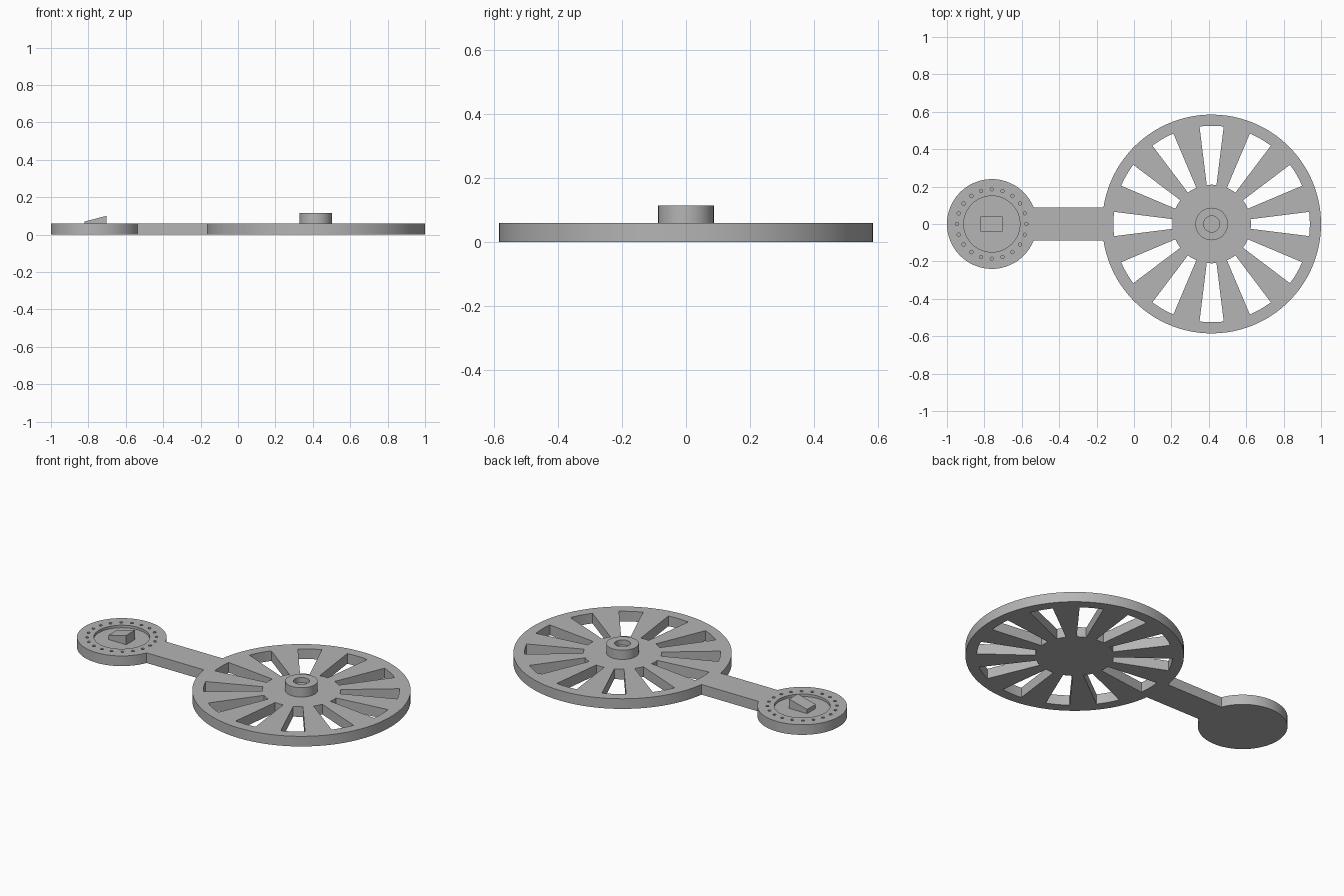
import bpy, bmesh
from math import pi, cos, sin, asin, radians

old = bpy.data.objects.get("Cube")
if old:
    bpy.data.objects.remove(old)

WHEEL_X, WHEEL_R = 0.415, 0.585
DIAL_X, DIAL_R = -0.76, 0.24
ARM, THICK = 0.088, 0.06      # arm half width, plate thickness
FLOOR = 0.045                 # floor of the dial recess

grey = bpy.data.materials.new("light grey")
grey.use_nodes = True
colour = (0.46, 0.46, 0.46, 1)
grey.diffuse_color = colour
grey.node_tree.nodes["Principled BSDF"].inputs["Base Color"].default_value = colour


def arc(cx, cy, r, a0, a1, n):
    """Points along an arc, both ends included."""
    angles = [a0 + (a1 - a0) * i / n for i in range(n + 1)]
    return [(cx + r * cos(a), cy + r * sin(a)) for a in angles]


def circle(cx, cy, r, n):
    return arc(cx, cy, r, 0, 2 * pi, n)[:-1]


def prism(bm, points, z0, z1):
    """Closed prism over a counter-clockwise outline."""
    low = [bm.verts.new((x, y, z0)) for x, y in points]
    high = [bm.verts.new((x, y, z1)) for x, y in points]
    bm.faces.new(low[::-1])
    bm.faces.new(high)
    for i in range(len(low)):
        j = (i + 1) % len(low)
        bm.faces.new((low[i], low[j], high[j], high[i]))


def make(name, bm):
    bmesh.ops.recalc_face_normals(bm, faces=bm.faces)
    mesh = bpy.data.meshes.new(name)
    bm.to_mesh(mesh)
    bm.free()
    mesh.materials.append(grey)
    ob = bpy.data.objects.new(name, mesh)
    bpy.context.collection.objects.link(ob)
    return ob


def smooth(ob):
    bpy.ops.object.select_all(action="DESELECT")
    ob.select_set(True)
    bpy.context.view_layer.objects.active = ob
    bpy.ops.object.shade_smooth_by_angle(angle=radians(30))


# Plate: wheel, arm and dial in one outline
wheel_gap = asin(ARM / WHEEL_R)
dial_gap = asin(ARM / DIAL_R)
bm = bmesh.new()
prism(bm, arc(WHEEL_X, 0, WHEEL_R, wheel_gap - pi, pi - wheel_gap, 96)
      + arc(DIAL_X, 0, DIAL_R, dial_gap, 2 * pi - dial_gap, 64), 0, THICK)
plate = make("plate", bm)

# Cutter: wheel slots, dial recess and the ring of small pits
bm = bmesh.new()
half = radians(7.1)
for i in range(12):
    a = i * pi / 6
    prism(bm, arc(WHEEL_X, 0, 0.525, a - half, a + half, 6)
          + arc(WHEEL_X, 0, 0.21, a + half, a - half, 6), -0.1, 0.2)
prism(bm, circle(DIAL_X, 0, 0.15, 64), FLOOR, 0.2)
for i in range(20):
    a = i * pi / 10
    prism(bm, circle(DIAL_X + 0.186 * cos(a), 0.186 * sin(a), 0.009, 12), FLOOR, 0.2)
cutter = make("plate_cutter", bm)
cutter.hide_render = True

cut = plate.modifiers.new("cut", "BOOLEAN")
cut.operation = "DIFFERENCE"
cut.solver = "EXACT"
cut.object = cutter
bpy.context.view_layer.objects.active = plate
bpy.ops.object.modifier_apply(modifier=cut.name)
bpy.data.objects.remove(cutter)
smooth(plate)

# Hub: turned profile with a blind hole
bm = bmesh.new()
profile = [(0, 0.085), (0.043, 0.085), (0.043, 0.115), (0.087, 0.115), (0.087, 0.05), (0, 0.05)]
verts = [bm.verts.new((r, 0, z)) for r, z in profile]
edges = [bm.edges.new(pair) for pair in zip(verts, verts[1:])]
bmesh.ops.spin(bm, geom=verts + edges, cent=(0, 0, 0), axis=(0, 0, 1),
               angle=2 * pi, steps=48)
bmesh.ops.remove_doubles(bm, verts=bm.verts, dist=0.0005)
hub = make("wheel_hub", bm)
hub.location.x = WHEEL_X
smooth(hub)

# Pointer: wedge rising toward the wheel
bm = bmesh.new()
side = [(-0.82, FLOOR - 0.005), (-0.703, FLOOR - 0.005), (-0.703, 0.1), (-0.82, 0.07)]
near = [bm.verts.new((x, -0.04, z)) for x, z in side]
far = [bm.verts.new((x, 0.04, z)) for x, z in side]
bm.faces.new(near)
bm.faces.new(far[::-1])
for i in range(4):
    j = (i + 1) % 4
    bm.faces.new((near[j], near[i], far[i], far[j]))
make("dial_pointer", bm)
